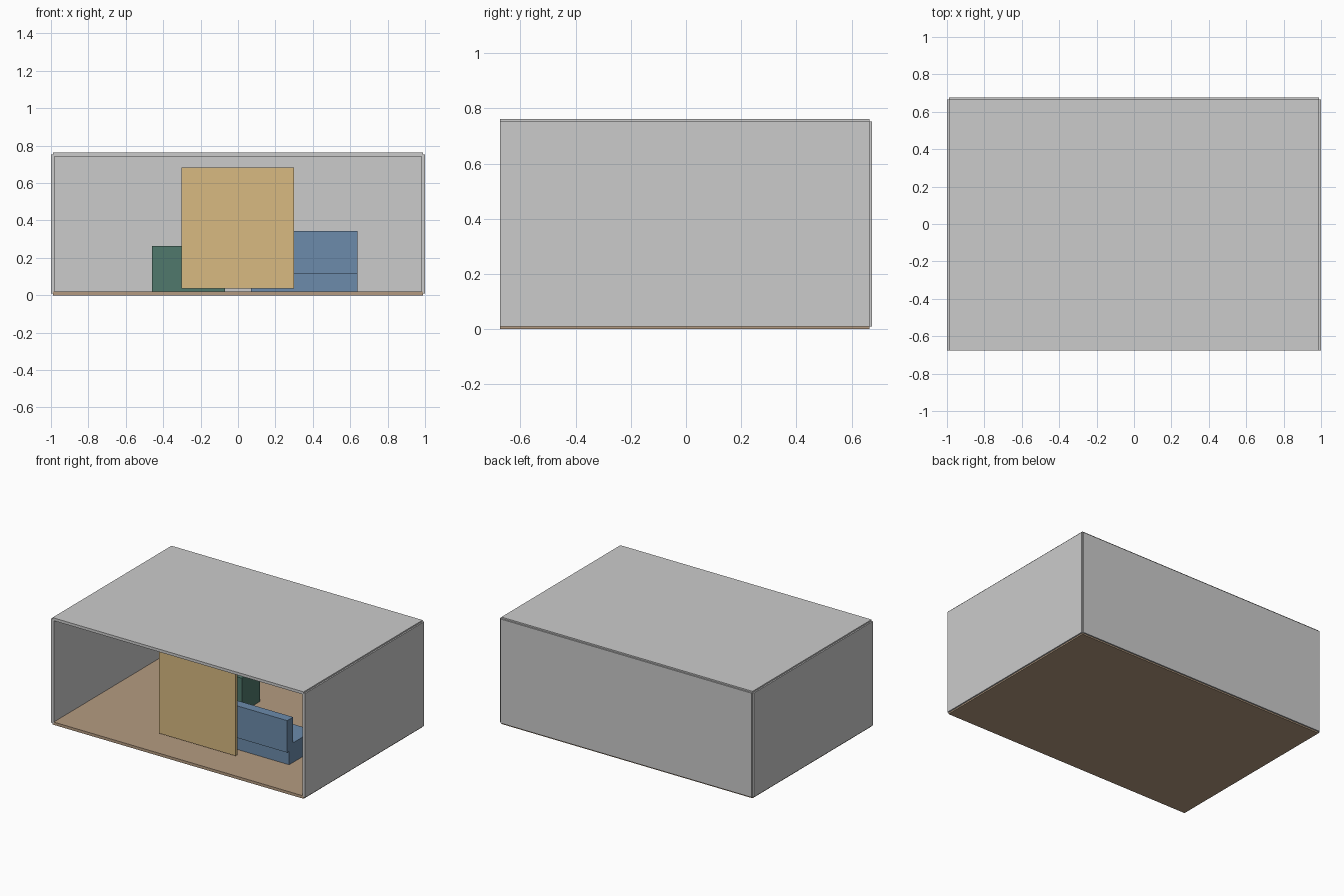
import bpy

if "Cube" in bpy.data.objects:
    bpy.data.objects.remove(bpy.data.objects["Cube"])


def material(name, rgb):
    m = bpy.data.materials.new(name)
    m.diffuse_color = (*rgb, 1)
    m.use_nodes = True
    m.node_tree.nodes["Principled BSDF"].inputs["Base Color"].default_value = m.diffuse_color
    return m


def box(name, x, y, z, mat=None):
    """Box from (min, max) ranges on each axis."""
    bpy.ops.mesh.primitive_cube_add(size=1, location=[(a + b) / 2 for a, b in (x, y, z)])
    ob = bpy.context.object
    ob.name = name
    ob.scale = [b - a for a, b in (x, y, z)]
    bpy.ops.object.transform_apply(location=False, rotation=False, scale=True)
    if mat:
        ob.data.materials.append(mat)
    return ob


wood = material("floor_wood", (0.46, 0.33, 0.22))
yellow = material("panel_yellow", (0.69, 0.49, 0.22))
blue = material("sofa_blue", (0.15, 0.26, 0.41))
green = material("cabinet_green", (0.08, 0.19, 0.15))

# Room shell, open at the front; slabs are centred on the shell's edges
T = 0.02
W, FRONT, BACK, H = 0.99, -0.675, 0.665, 0.752
box("floor", (-W, W), (FRONT, BACK), (0, T), wood)
box("ceiling", (-W, W), (FRONT, BACK), (H - T / 2, H + T / 2))
box("back_wall", (-W, W), (BACK - T / 2, BACK + T / 2), (T / 2, H))
for side, cx in (("left", -W), ("right", W)):
    box(side + "_wall", (cx - T / 2, cx + T / 2), (FRONT, BACK), (T / 2, H))

# Hanging panel near the opening
box("front_panel", (-0.303, 0.300), (-0.455, -0.433), (0.037, 0.682), yellow)

# Sofa facing the back wall
box("sofa_seat", (0.07, 0.64), (-0.338, -0.06), (T, 0.16), blue)
box("sofa_backrest", (0.07, 0.64), (-0.36, -0.293), (0.115, 0.343), blue)

# Low cabinet towards the back
box("cabinet", (-0.46, -0.07), (0.143, 0.345), (T, 0.263), green)
